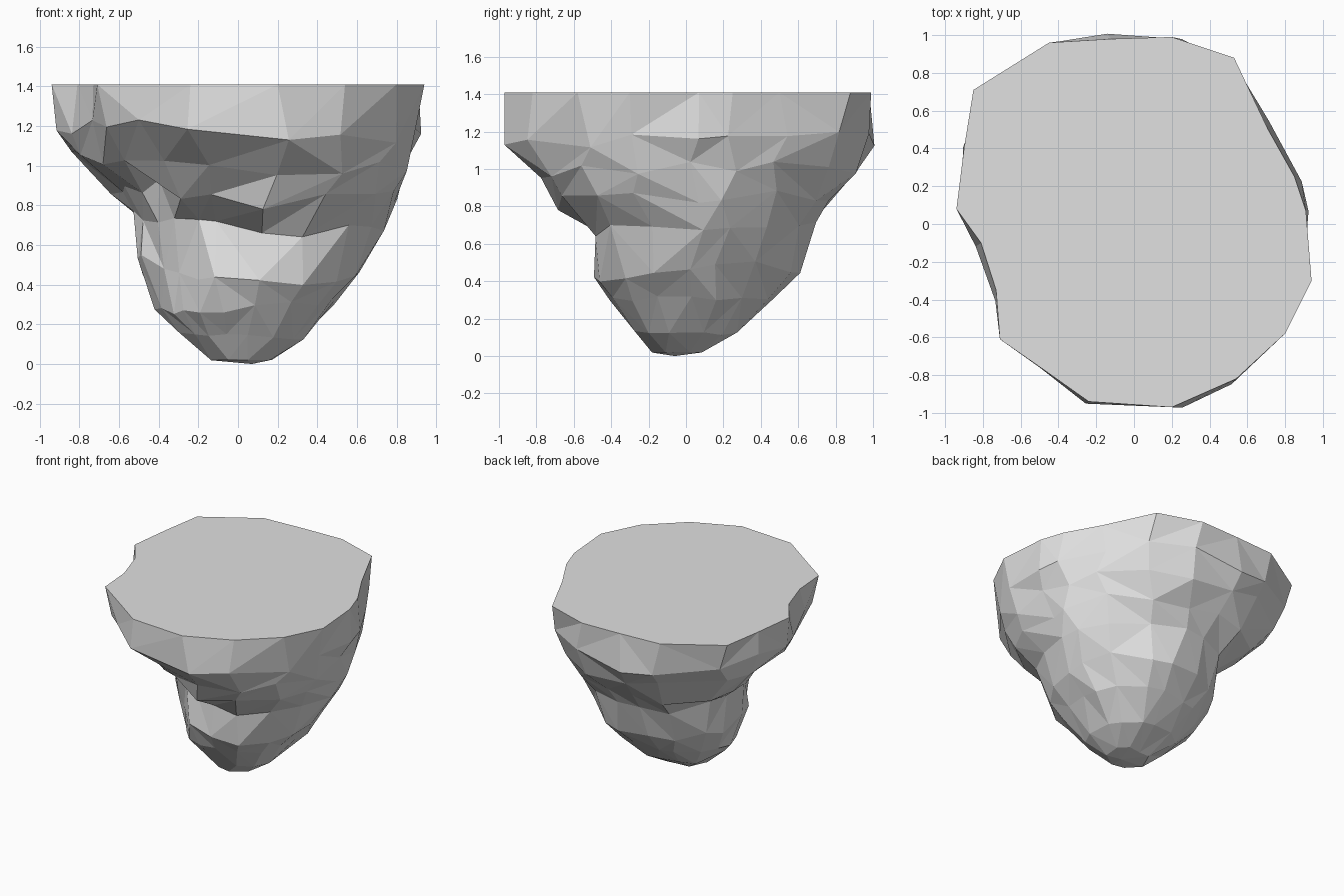
import bpy, bmesh, math, random

if "Cube" in bpy.data.objects:
    bpy.data.objects.remove(bpy.data.objects["Cube"])
random.seed(11)

GREY = (0.75, 0.75, 0.75, 1)
stone = bpy.data.materials.new("grey stone")
stone.use_nodes = True
stone.diffuse_color = GREY
stone.node_tree.nodes["Principled BSDF"].inputs["Base Color"].default_value = GREY

# Flat top outline, counter-clockwise
TOP_Z = 1.41
outline = [(.94, -.3), (.91, .07), (.85, .25), (.71, .5), (.53, .88), (.2, .99), (-.12, .98),
           (-.45, .96), (-.85, .71), (-.9, .4), (-.94, .08), (-.81, -.1), (-.73, -.35),
           (-.71, -.61), (-.48, -.77), (-.24, -.94), (.2, -.97), (.54, -.82), (.8, -.58)]

# Heights and reaches towards east, north-east, north ... south-east
rings = [((1.15, 1.2, 1.13, 1.25, 1.17, 1.22, 1.18, 1.15),
          (.92, .96, 1.0, 1.08, .89, .9, 1.0, .96)),
         ((1.0, 1.02, 1.0, 1.05, 1.03, 1.05, .98, .98),
          (.86, .9, .93, 1.02, .82, .7, .77, .9)),
         ((.85, .86, .85, .86, .88, .9, .81, .83),
          (.79, .83, .78, .84, .57, .51, .62, .84)),
         ((.68, .68, .7, .73, .74, .74, .67, .67),
          (.72, .74, .67, .62, .51, .43, .37, .66)),
         ((.48, .48, .48, .45, .53, .45, .43, .43),
          (.61, .66, .59, .58, .5, .38, .46, .57)),
         ((.3, .3, .28, .28, .3, .25, .28, .3),
          (.48, .52, .45, .44, .41, .35, .39, .5)),
         ((.13, .12, .14, .13, .17, .15, .15, .13),
          (.33, .33, .27, .29, .3, .27, .27, .35)),
         ((.02,) * 8,
          (.18, .13, .06, .1, .14, .16, .18, .2))]


def around(values, angle):
    """Blend the eight compass values at any angle."""
    t = angle / (math.pi / 4) % 8
    i = int(t)
    f = t - i
    return values[i % 8] * (1 - f) + values[(i + 1) % 8] * f


bm = bmesh.new()
rows = [[bm.verts.new((x, y, TOP_Z)) for x, y in outline]]
bm.faces.new(rows[0])

# Craggy rings: lip, undercut, stem and tip
for level, (heights, reaches) in enumerate(rings):
    rough = min(1.0, heights[0] * 2)
    row = []
    for x, y in outline:
        a = math.atan2(y, x) + random.uniform(-.06, .06)
        r = around(reaches, a) + random.uniform(-.02, .025) * rough
        if level == 0:
            r = min(r, math.hypot(x, y) + .03)
        z = around(heights, a) + random.uniform(-.04, .04) * rough
        row.append(bm.verts.new((r * math.cos(a), r * math.sin(a), z)))
    rows.append(row)

# Irregular triangles between neighbouring rings
n = len(outline)
for upper, lower in zip(rows, rows[1:]):
    for i in range(n):
        j = (i + 1) % n
        a, b, c, d = upper[i], lower[i], lower[j], upper[j]
        if random.random() < .5:
            bm.faces.new((a, b, c))
            bm.faces.new((a, c, d))
        else:
            bm.faces.new((a, b, d))
            bm.faces.new((b, c, d))
tip = bm.verts.new((.07, -.06, 0))
for i in range(n):
    bm.faces.new((rows[-1][i], tip, rows[-1][(i + 1) % n]))

# Merge the crowded points near the tip into larger facets
bmesh.ops.remove_doubles(bm, verts=[v for v in bm.verts if v.co.z < .4], dist=.085)
bmesh.ops.recalc_face_normals(bm, faces=bm.faces)
lowest = min(v.co.z for v in bm.verts)
for v in bm.verts:
    if v.co.z < .1:
        v.co.z -= lowest

mesh = bpy.data.meshes.new("floating_rock")
bm.to_mesh(mesh)
bm.free()
mesh.materials.append(stone)
rock = bpy.data.objects.new("floating_rock", mesh)
bpy.context.collection.objects.link(rock)
